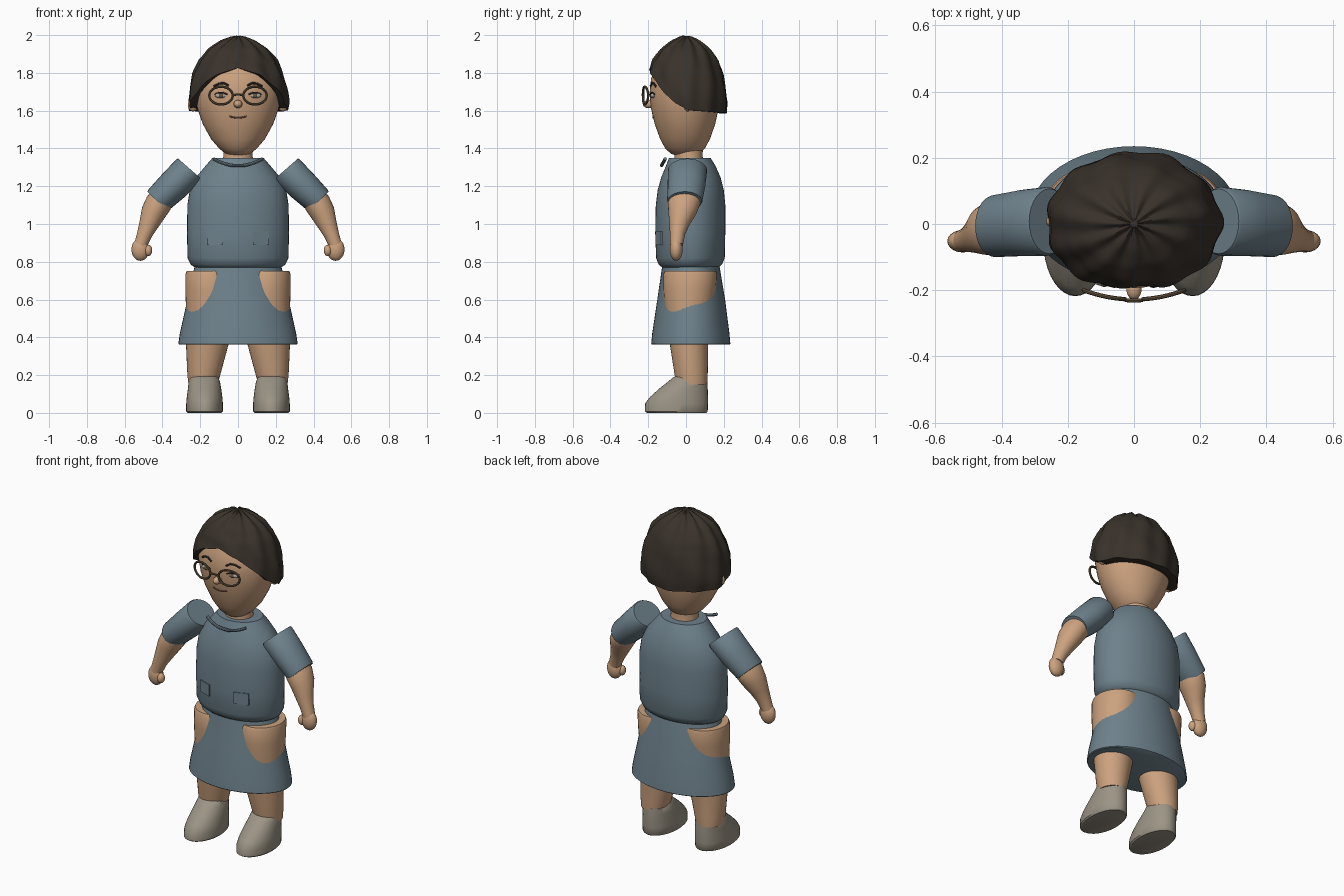
import bpy, bmesh, math
from mathutils import Vector

if "Cube" in bpy.data.objects:
    bpy.data.objects.remove(bpy.data.objects["Cube"])


def material(name, rgb):
    m = bpy.data.materials.new(name)
    m.diffuse_color = (*rgb, 1)
    m.use_nodes = True
    m.node_tree.nodes["Principled BSDF"].inputs["Base Color"].default_value = m.diffuse_color
    return m


SKIN = material("skin", (0.60, 0.36, 0.21))
BLUE = material("blue_cloth", (0.155, 0.22, 0.26))
HAIR = material("dark_hair", (0.042, 0.032, 0.024))
SHOE = material("shoe_grey", (0.33, 0.295, 0.235))
FRAME = material("frame_brown", (0.14, 0.10, 0.055))
EYE = material("eye_grey", (0.42, 0.40, 0.36))
LIP = material("lip_brown", (0.22, 0.09, 0.06))


def finish(bm, name, mat, angle=40):
    bmesh.ops.recalc_face_normals(bm, faces=bm.faces)
    me = bpy.data.meshes.new(name)
    bm.to_mesh(me)
    bm.free()
    me.materials.append(mat)
    ob = bpy.data.objects.new(name, me)
    bpy.context.collection.objects.link(ob)
    bpy.ops.object.select_all(action='DESELECT')
    ob.select_set(True)
    bpy.context.view_layer.objects.active = ob
    bpy.ops.object.shade_smooth_by_angle(angle=math.radians(angle))
    return ob


def skin_rings(name, rings, mat, angle=40, cap=True):
    """Join rings of points into a closed surface."""
    bm = bmesh.new()
    vs = [[bm.verts.new(p) for p in r] for r in rings]
    n = len(rings[0])
    for a, b in zip(vs, vs[1:]):
        for i in range(n):
            bm.faces.new((a[i], a[(i + 1) % n], b[(i + 1) % n], b[i]))
    if cap:
        bm.faces.new(vs[0])
        bm.faces.new(vs[-1])
    return finish(bm, name, mat, angle)


def loft(name, rows, mat, n=36, angle=40):
    """Upright loft; each row is z, x centre, x radius, front y, back y."""
    rings = []
    for z, cx, rx, y0, y1 in rows:
        t = [2 * math.pi * i / n for i in range(n)]
        rings.append([(cx + rx * math.cos(a), (y0 + y1) / 2 + (y1 - y0) / 2 * math.sin(a), z) for a in t])
    return skin_rings(name, rings, mat, angle)


def limb(name, rows, mat, side, n=28):
    """Limb loft in the xz plane; each row is x, y, z, radius in plane, radius in y."""
    pts = [Vector(r[:3]) for r in rows]
    rings = []
    for i, (x, y, z, a, b) in enumerate(rows):
        d = pts[min(i + 1, len(pts) - 1)] - pts[max(i - 1, 0)]
        u = Vector((-d.z, 0, d.x)).normalized()
        rings.append([(side * (x + u.x * a * math.cos(t)), y + b * math.sin(t), z + u.z * a * math.cos(t))
                      for t in (2 * math.pi * k / n for k in range(n))])
    return skin_rings(name, rings, mat)


def ball(name, c, r, mat, seg=20):
    bm = bmesh.new()
    bmesh.ops.create_uvsphere(bm, u_segments=seg, v_segments=seg // 2 + 2, radius=1)
    for v in bm.verts:
        v.co = Vector([c[k] + r[k] * v.co[k] for k in range(3)])
    return finish(bm, name, mat, 60)


def wire(name, pts, r, mat, closed=False):
    """Thin round tube along points."""
    cu = bpy.data.curves.new(name, 'CURVE')
    cu.dimensions = '3D'
    cu.bevel_depth, cu.bevel_resolution, cu.use_fill_caps = r, 2, True
    sp = cu.splines.new('POLY')
    sp.points.add(len(pts) - 1)
    for p, q in zip(sp.points, pts):
        p.co = (*q, 1)
    sp.use_cyclic_u = closed
    cu.materials.append(mat)
    ob = bpy.data.objects.new(name, cu)
    bpy.context.collection.objects.link(ob)
    bpy.ops.object.select_all(action='DESELECT')
    ob.select_set(True)
    bpy.context.view_layer.objects.active = ob
    bpy.ops.object.convert(target='MESH')
    bpy.ops.object.shade_smooth_by_angle()


def interp(table, x):
    """Linear lookup in rows sorted by their first value."""
    if x <= table[0][0]:
        return table[0][1:]
    for a, b in zip(table, table[1:]):
        if x <= b[0]:
            f = (x - a[0]) / (b[0] - a[0])
            return [p + (q - p) * f for p, q in zip(a[1:], b[1:])]
    return table[-1][1:]


# Clothes on the body
TORSO = [(0.765, 0, 0.22, -0.12, 0.165), (0.785, 0, 0.25, -0.145, 0.19), (0.82, 0, 0.267, -0.158, 0.205),
         (0.95, 0, 0.27, -0.163, 0.208), (1.1, 0, 0.268, -0.16, 0.208), (1.18, 0, 0.255, -0.15, 0.2),
         (1.25, 0, 0.22, -0.13, 0.182), (1.31, 0, 0.17, -0.105, 0.155), (1.35, 0, 0.135, -0.09, 0.13)]
loft("shirt", TORSO, BLUE, 48)
loft("skirt", [(0.362, 0, 0.312, -0.18, 0.23), (0.366, 0, 0.316, -0.184, 0.235), (0.42, 0, 0.308, -0.179, 0.23),
               (0.6, 0, 0.268, -0.152, 0.207), (0.75, 0, 0.236, -0.13, 0.182), (0.79, 0, 0.225, -0.125, 0.175)],
     BLUE, 48)

# Collar trim on the chest
wire("collar", [(x, -0.13 + 1.2 * x * x, 1.308 + 2.2 * x * x) for x in (-0.13, -0.1, -0.07, -0.03, 0.03, 0.07, 0.1, 0.13)],
     0.009, BLUE)

loft("neck", [(1.3, 0, 0.09, -0.065, 0.095), (1.36, 0, 0.077, -0.06, 0.088), (1.42, 0, 0.08, -0.06, 0.09)], SKIN)

# Head
HEAD = [(1.362, 0, 0.04, -0.05, 0.045), (1.372, 0, 0.065, -0.08, 0.07), (1.40, 0, 0.1, -0.11, 0.1),
        (1.45, 0, 0.143, -0.137, 0.127), (1.53, 0, 0.187, -0.166, 0.155), (1.61, 0, 0.215, -0.185, 0.172),
        (1.69, 0, 0.229, -0.193, 0.178), (1.77, 0, 0.222, -0.185, 0.172), (1.85, 0, 0.185, -0.15, 0.15),
        (1.92, 0, 0.11, -0.09, 0.09)]
loft("head", HEAD, SKIN, 48, 60)


def face_y(x, z):
    _, rx, y0, y1 = interp(HEAD, z)
    return (y0 + y1) / 2 - (y1 - y0) / 2 * math.sqrt(max(0, 1 - (x / rx) ** 2))


# Hair cap with ridges fanning out from the crown
HAIRLINE = [(0, 1.83), (0.5, 1.795), (0.9, 1.725), (1.3, 1.645), (1.65, 1.605), (3.15, 1.59)]
DOME = [(1.59, 0.257), (1.65, 0.265), (1.72, 0.257), (1.8, 0.237), (1.87, 0.206), (1.93, 0.155),
        (1.97, 0.09), (1.99, 0.04), (2.0, 0.01)]
N, M = 96, 20
hair = []
for j in range(M + 2):
    u = min(j, M) / M
    ring = []
    for i in range(N):
        a = 2 * math.pi * i / N
        edge = interp(HAIRLINE, min(a, 2 * math.pi - a))[0]
        z = 2.0 - (2.0 - edge) * u ** 1.6
        r = interp(DOME, z)[0]
        r *= 1 + 0.022 * math.sin(11 * a + 3 * u) + 0.014 * math.sin(5 * a - 14 * u)
        z += 0.008 * math.sin(11 * a + 3 * u) * (1 - u) * min(1, 8 * u) - 0.004
        if j > M:
            r *= 0.82
        ring.append((r * math.sin(a), -r * math.cos(a) * (0.855 if math.cos(a) > 0 else 0.825), z))
    hair.append(ring)
skin_rings("hair", hair, HAIR, 50)

# Face
ball("nose", (0, -0.196, 1.635), (0.023, 0.033, 0.022), SKIN)
wire("mouth", [(x, face_y(x, 1.562 + 4 * x * x) - 0.001, 1.562 + 4 * x * x)
               for x in (-0.045, -0.03, -0.015, 0, 0.015, 0.03, 0.045)], 0.004, LIP)


def lens_y(x):
    return -0.228 + 1.2 * x * x


wire("glasses_bridge", [(x, lens_y(x) - 0.003, 1.682 + 0.004 * math.cos(x * 60)) for x in (-0.026, -0.01, 0.01, 0.026)],
     0.006, FRAME)

for s, label in ((-1, "right"), (1, "left")):
    # Glasses, eye and brow
    loop = [(s * 0.09 + 0.062 * math.cos(t), 1.68 + 0.047 * math.sin(t)) for t in (math.pi * k / 16 for k in range(32))]
    wire(label + "_glasses_rim", [(x, lens_y(x), z) for x, z in loop], 0.0065, FRAME, True)
    ex = s * 0.09
    ball(label + "_eye", (ex, face_y(ex, 1.68) + 0.002, 1.68), (0.032, 0.012, 0.014), EYE)
    ball(label + "_iris", (ex, face_y(ex, 1.68) - 0.007, 1.68), (0.012, 0.006, 0.012), FRAME)
    wire(label + "_eyelid", [(ex + d, face_y(ex + d, 1.694) - 0.003, 1.696 - 9 * d * d)
                             for d in (-0.034, -0.017, 0, 0.017, 0.034)], 0.004, HAIR)
    wire(label + "_brow", [(s * x, face_y(x, z) - 0.002, z) for x, z in
                           ((0.05, 1.732), (0.075, 1.746), (0.1, 1.744), (0.128, 1.728))], 0.006, HAIR)
    ball(label + "_ear", (s * 0.238, 0.008, 1.63), (0.028, 0.02, 0.034), SKIN)

    # Pocket plate on the shirt
    bm = bmesh.new()
    bmesh.ops.create_cube(bm, size=1)
    for v in bm.verts:
        x = 0.123 + v.co.x * 0.08
        front = 0.0225 - 0.1855 * math.sqrt(1 - (x / 0.27) ** 2)
        v.co = (s * x, front + v.co.y * 0.009 - 0.002, 0.925 + v.co.z * 0.07)
    finish(bm, label + "_pocket", BLUE)

    # Sleeve, forearm and hand
    limb(label + "_sleeve", [(0.255, 0.008, 1.292, 0.082, 0.098), (0.262, 0.008, 1.284, 0.087, 0.104),
                             (0.34, 0.003, 1.205, 0.085, 0.1), (0.42, -0.006, 1.128, 0.077, 0.094),
                             (0.428, -0.006, 1.12, 0.073, 0.09)], BLUE, s)
    limb(label + "_forearm", [(0.39, -0.006, 1.16, 0.06, 0.08), (0.42, -0.01, 1.11, 0.071, 0.086),
                              (0.448, -0.018, 1.06, 0.066, 0.075), (0.472, -0.034, 1.0, 0.052, 0.054),
                              (0.495, -0.045, 0.945, 0.04, 0.04), (0.515, -0.05, 0.89, 0.035, 0.034)], SKIN, s)
    ball(label + "_hand", (s * 0.517, -0.052, 0.865), (0.047, 0.034, 0.06), SKIN)
    ball(label + "_thumb", (s * 0.475, -0.063, 0.86), (0.021, 0.023, 0.03), SKIN)

    # Leg with the hip showing through the skirt
    loft(label + "_leg", [(0.15, s * 0.185, 0.077, -0.05, 0.112), (0.2, s * 0.181, 0.087, -0.06, 0.115),
                          (0.36, s * 0.163, 0.112, -0.085, 0.117), (0.55, s * 0.15, 0.125, -0.113, 0.145),
                          (0.65, s * 0.147, 0.132, -0.12, 0.158), (0.735, s * 0.147, 0.131, -0.12, 0.165),
                          (0.75, s * 0.147, 0.126, -0.113, 0.16)], SKIN)

    # Slip-on shoe with a sloping toe
    loft(label + "_shoe", [(0.0, s * 0.177, 0.09, -0.205, 0.108), (0.008, s * 0.177, 0.097, -0.218, 0.115),
                           (0.05, s * 0.177, 0.097, -0.216, 0.116), (0.085, s * 0.177, 0.094, -0.19, 0.116),
                           (0.13, s * 0.177, 0.088, -0.14, 0.115), (0.165, s * 0.178, 0.083, -0.095, 0.112),
                           (0.187, s * 0.178, 0.074, -0.07, 0.06), (0.195, s * 0.178, 0.055, -0.055, 0.02)], SHOE)
